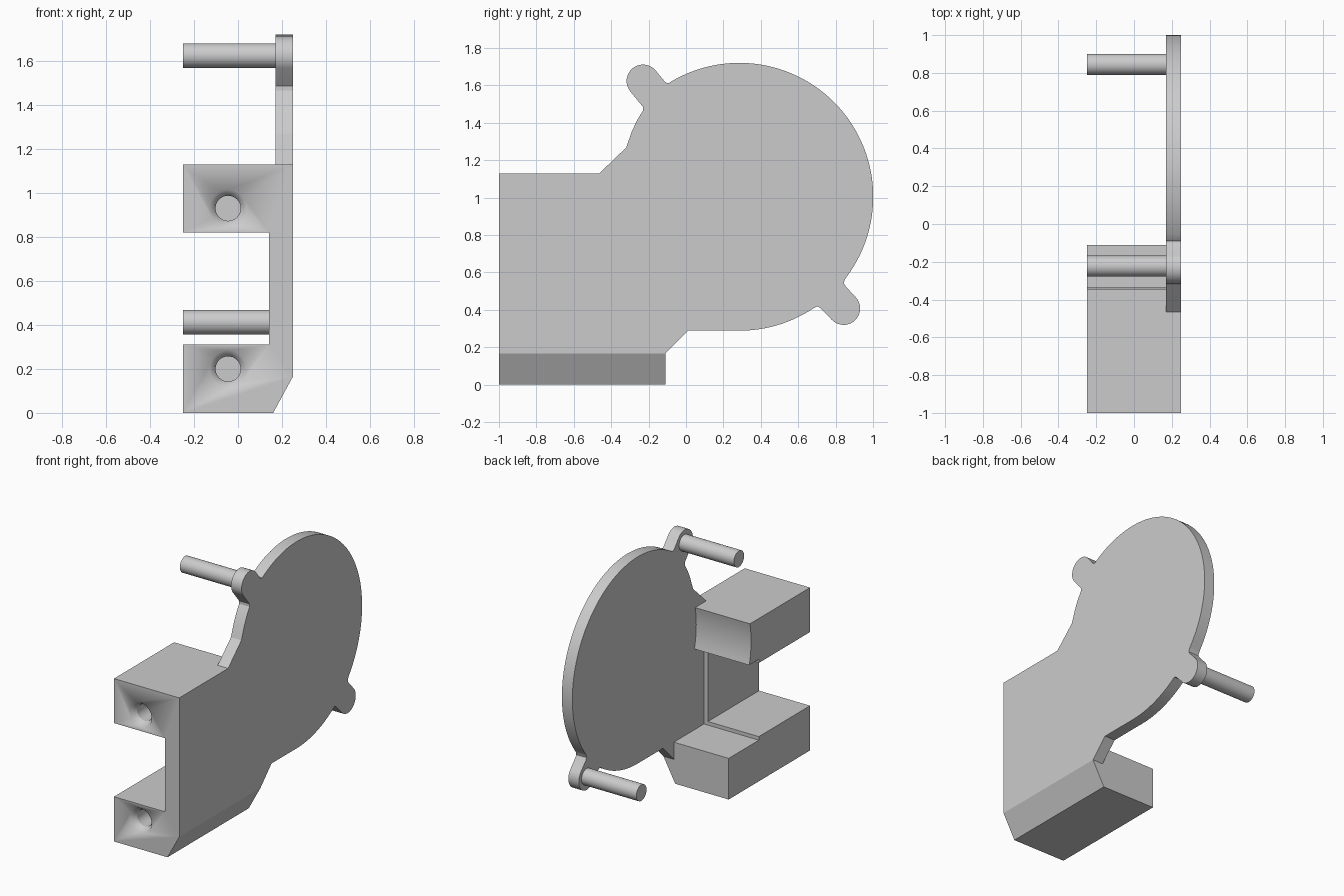
import bpy, bmesh, math
from mathutils import Vector

if "Cube" in bpy.data.objects:
    bpy.data.objects.remove(bpy.data.objects["Cube"])

grey = bpy.data.materials.new("plain grey")
grey.diffuse_color = (0.6, 0.6, 0.6, 1)
grey.use_nodes = True
grey.node_tree.nodes["Principled BSDF"].inputs["Base Color"].default_value = grey.diffuse_color


def finish(name, bm):
    bmesh.ops.recalc_face_normals(bm, faces=bm.faces)
    me = bpy.data.meshes.new(name)
    bm.to_mesh(me)
    bm.free()
    me.materials.append(grey)
    me.shade_smooth()
    me.set_sharp_from_angle(angle=math.radians(25))
    ob = bpy.data.objects.new(name, me)
    bpy.context.collection.objects.link(ob)
    return ob


def extrude(name, pts, axis, a, b):
    """Extrude a profile along x (points are y,z) or y (points are x,z)."""
    bm = bmesh.new()
    place = (lambda p: (a, p[0], p[1])) if axis == 'x' else (lambda p: (p[0], a, p[1]))
    face = bm.faces.new([bm.verts.new(place(p)) for p in pts])
    new = bmesh.ops.extrude_face_region(bm, geom=[face])["geom"]
    move = Vector((b - a, 0, 0)) if axis == 'x' else Vector((0, b - a, 0))
    bmesh.ops.translate(bm, vec=move, verts=[v for v in new if isinstance(v, bmesh.types.BMVert)])
    return finish(name, bm)


def arc(cx, cy, r, a0, a1, n):
    angles = [math.radians(a0 + (a1 - a0) * i / n) for i in range(n + 1)]
    return [(cx + r * math.cos(t), cy + r * math.sin(t)) for t in angles]


def lathe_y(name, profile, x, z, n=48):
    """Closed solid of revolution about a y axis; profile is (radius, y)."""
    bm = bmesh.new()
    rings = [[bm.verts.new((px, y, pz)) for px, pz in arc(x, z, r, 0, 360 - 360 / n, n - 1)]
             for r, y in profile]
    for lo, hi in zip(rings, rings[1:]):
        for i in range(n):
            j = (i + 1) % n
            bm.faces.new((lo[i], lo[j], hi[j], hi[i]))
    bm.faces.new(rings[0])
    bm.faces.new(rings[-1])
    return finish(name, bm)


STEP = -0.44      # where the slot widens
BACK = -0.11      # rear of the lower arm
DISC = (0.285, 1.004)

# Front C-shaped mounting block with a bevelled lower edge
mount = extrude("mount_block",
                [(-.25, 0), (.16, 0), (.25, .166), (.25, 1.128), (-.25, 1.128),
                 (-.25, .82), (.14, .82), (.14, .31), (-.25, .31)], 'y', -1, STEP)

# Countersunk blind screw holes
for z in (.2, .93):
    cutter = lathe_y("hole_cutter", [(.087, -1.003), (.084, -1), (.057, -.955), (.057, -.6)], -.045, z)
    cutter.hide_render = True
    mod = mount.modifiers.new("screw_hole", 'BOOLEAN')
    mod.operation = 'DIFFERENCE'
    mod.solver = 'EXACT'
    mod.object = cutter
    bpy.context.view_layer.objects.active = mount
    bpy.ops.object.modifier_apply(modifier=mod.name)
    bpy.data.objects.remove(cutter)

# Rear of the lower arm
extrude("lower_arm", [(-.25, 0), (.16, 0), (.25, .166), (.17, .166), (.17, .285), (-.25, .285)],
        'y', STEP, BACK)

# Rear of the upper arm, hollowed to follow the disc
extrude("upper_arm", [(STEP, 1.128), (STEP, .845)] + arc(DISC[0], DISC[1], .64, 194.4, 168.8, 14),
        'x', -.25, .17)

# Round side plate with two rounded lugs
plate = [(STEP, .166), (BACK, .166), (.01, .288)]
plate += arc(*DISC, .716, -90, -56.5, 12)
plate += [(.70, .418), (.715, .412), (.728, .40)]
plate += arc(.843, .407, .088, 222.8, 402.8, 20)
plate += [(.853, .526), (.844, .542), (.848, .558)]
plate += arc(*DISC, .716, -37, 121, 56)
plate += [(-.09, 1.611), (-.103, 1.613), (-.115, 1.622)]
plate += arc(-.23, 1.623, .088, 40, 220, 20)
plate += [(-.246, 1.504), (-.23, 1.485), (-.23, 1.465), (-.262, 1.413), (-.29, 1.352),
          (-.32, 1.267), (-.465, 1.128), (STEP, 1.128)]
extrude("side_plate", plate, 'x', .17, .25)

# Pins standing on the lugs
for name, y, z in (("upper_pin", -.223, 1.624), ("lower_pin", .845, .412)):
    extrude(name, arc(y, z, .056, 0, 350, 35), 'x', -.25, .17)
